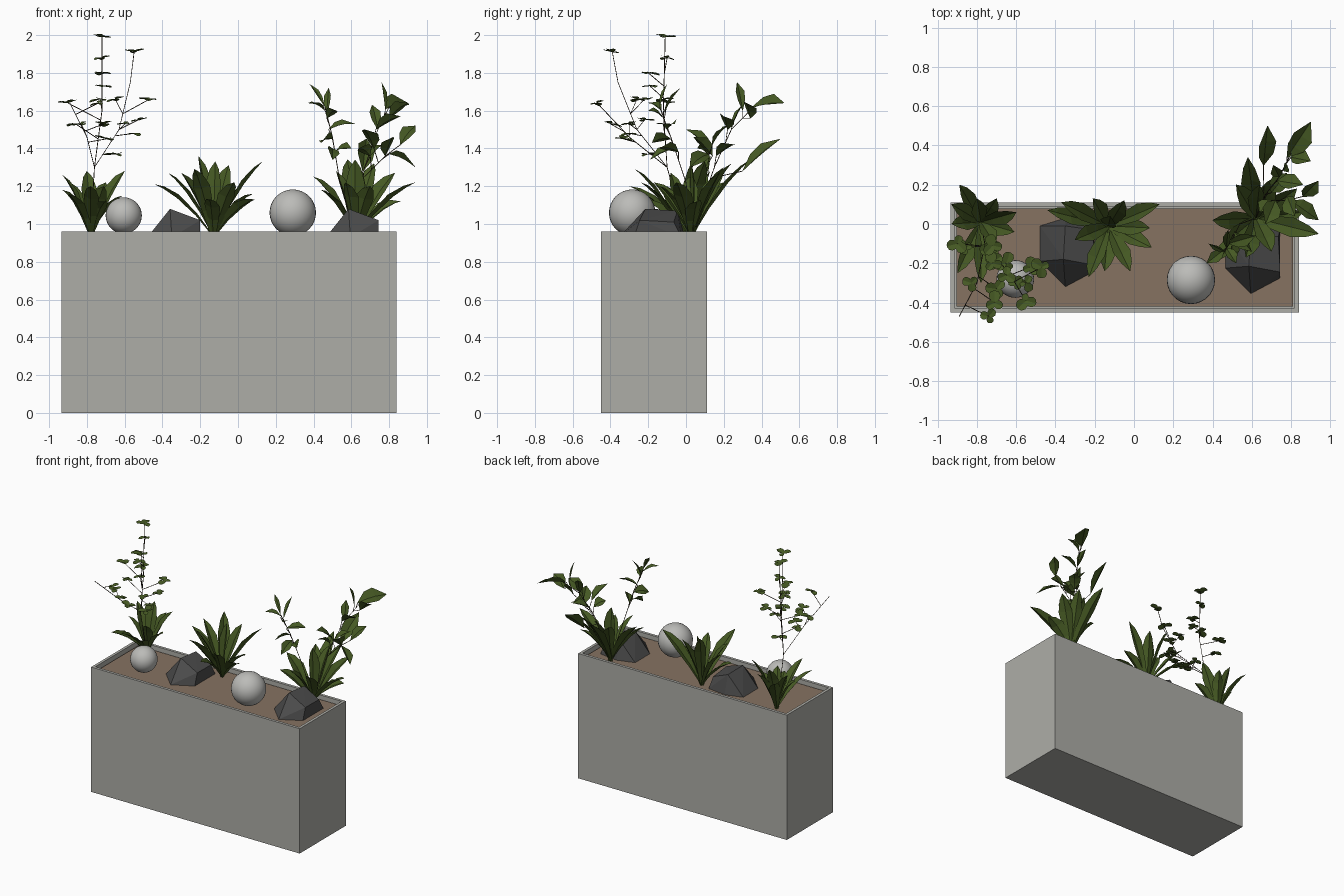
import bpy, bmesh, math, random
from mathutils import Vector

random.seed(4)
cube = bpy.data.objects.get("Cube")
if cube:
    bpy.data.objects.remove(cube, do_unlink=True)


def material(name, r, g, b):
    m = bpy.data.materials.new(name)
    m.use_nodes = True
    m.diffuse_color = (r, g, b, 1)
    m.node_tree.nodes["Principled BSDF"].inputs["Base Color"].default_value = (r, g, b, 1)
    return m


CONCRETE = material("concrete grey", .42, .42, .39)
SOIL = material("soil brown", .24, .17, .12)
STONE = material("dark stone", .07, .07, .07)
BALL = material("pale stone", .5, .5, .48)
LEAF = material("leaf green", .06, .1, .017)
BARK = material("twig brown", .05, .035, .02)


def finish(bm, name, mat):
    mesh = bpy.data.meshes.new(name)
    bm.to_mesh(mesh)
    bm.free()
    mesh.materials.append(mat)
    ob = bpy.data.objects.new(name, mesh)
    bpy.context.collection.objects.link(ob)
    return ob


# Planter: a box with its top face inset and pushed down
LOW, HIGH = Vector((-.935, -.45, 0)), Vector((.84, .11, .96))


def box(low, high):
    bm = bmesh.new()
    bmesh.ops.create_cube(bm, size=1)
    for v in bm.verts:
        v.co = Vector([(a + b) / 2 + c * (b - a) for a, b, c in zip(low, high, v.co)])
    return bm


bm = box(LOW, HIGH)
top = [f for f in bm.faces if f.normal.z > .9]
bmesh.ops.inset_region(bm, faces=top, thickness=.03)
rim_floor = bmesh.ops.extrude_face_region(bm, geom=top)["geom"]
bmesh.ops.translate(bm, vec=(0, 0, -.06),
                    verts=[g for g in rim_floor if isinstance(g, bmesh.types.BMVert)])
bmesh.ops.delete(bm, geom=top, context="FACES")
finish(bm, "planter_box", CONCRETE)
finish(box(LOW + Vector((.03, .03, .89)), HIGH - Vector((.03, .03, .03))), "soil", SOIL)

# Round stones
for name, place, radius in (("small_ball", (-.605, -.28, 1.045), .096),
                            ("large_ball", (.29, -.285, 1.06), .123)):
    bm = bmesh.new()
    bmesh.ops.create_uvsphere(bm, u_segments=28, v_segments=16, radius=radius)
    bmesh.ops.translate(bm, verts=bm.verts, vec=place)
    for f in bm.faces:
        f.smooth = True
    finish(bm, name, BALL)

# Faceted rocks: the hull of a few corners, used twice
CORNERS = [(-.13, -.18, 0), (-.13, 0, 0), (0, -.31, 0), (.15, -.23, 0), (.15, .02, 0), (0, .04, 0),
           (-.01, -.17, .15), (0, 0, .14), (.15, -.2, .09), (.14, -.02, .08)]
for name, place in (("left_rock", (-.35, -.01, .93)), ("right_rock", (.595, -.045, .93))):
    bm = bmesh.new()
    for c in CORNERS:
        bm.verts.new(Vector(c) + Vector(place))
    bmesh.ops.convex_hull(bm, input=bm.verts)
    finish(bm, name, STONE)


BLADE = ((0, .25), (.3, .7), (.62, 1), (.85, .6), (1, .02))
POINTED = ((0, .05), (.3, .85), (.6, 1), (1, .03))
ROUND = ((0, .1), (.25, .85), (.6, 1), (.9, .7), (1, .2))


def add_leaf(bm, base, tip, width, profile, arch=0, fold=.2, roll=0):
    """Folded strip along an arched midrib."""
    base, tip = Vector(base), Vector(tip)
    along = tip - base
    side = along.cross(Vector((0, 0, 1)))
    if side.length < .001:
        side = Vector((1, 0, 0))
    side.normalize()
    up = side.cross(along).normalized()
    side = side * math.cos(roll) + up * math.sin(roll)
    up = side.cross(along).normalized()
    rows = []
    for t, w in profile:
        mid = base + along * t + Vector((0, 0, arch * 4 * t * (1 - t)))
        half = side * width * w / 2
        lift = up * width * w * fold
        rows.append([bm.verts.new(p) for p in (mid - half + lift, mid, mid + half + lift)])
    for a, b in zip(rows, rows[1:]):
        for i in (0, 1):
            bm.faces.new((a[i], a[i + 1], b[i + 1], b[i]))


# Spiky clumps, each a root and its blade tips
CLUMPS = {
    "left_clump": ((-.78, .01, .93), .085, [
        (-.93, .1, 1.26), (-.89, .2, 1.22), (-.8, .13, 1.28), (-.7, .13, 1.22), (-.6, .06, 1.28),
        (-.61, -.04, 1.15), (-.71, -.1, 1.2), (-.9, -.25, 1.16), (-.78, -.3, 1.2), (-.93, 0, 1.18),
        (-.7, -.2, 1.12)]),
    "middle_clump": ((-.13, -.01, .93), .09, [
        (-.44, .07, 1.21), (-.37, .11, 1.27), (-.21, .13, 1.36), (-.05, .12, 1.31), (.13, .1, 1.33),
        (.09, -.12, 1.13), (-.02, -.24, 1.22), (-.15, -.24, 1.13), (-.23, -.27, 1.29),
        (-.3, -.08, 1.27), (.08, -.02, 1.16), (-.12, .04, 1.33)]),
    "right_clump": ((.62, .03, .93), .1, [
        (.4, .02, 1.25), (.44, -.12, 1.18), (.52, .2, 1.28), (.58, .34, 1.34), (.64, .2, 1.3),
        (.72, .24, 1.32), (.83, .18, 1.27), (.94, -.05, 1.22), (.86, .06, 1.12), (.57, -.17, 1.22),
        (.7, -.14, 1.2), (.62, .02, 1.34)]),
}
for name, (root, width, tips) in CLUMPS.items():
    bm = bmesh.new()
    for tip in tips:
        add_leaf(bm, root, tip, width, BLADE, arch=.035, roll=random.uniform(-.5, .5))
    finish(bm, name, LEAF)


def add_twigs(name, paths, radius):
    curve = bpy.data.curves.new(name, "CURVE")
    curve.dimensions = "3D"
    curve.bevel_depth = radius
    curve.bevel_resolution = 0
    for path in paths:
        spline = curve.splines.new("POLY")
        spline.points.add(len(path) - 1)
        for point, co in zip(spline.points, path):
            point.co = (*co, 1)
    curve.materials.append(BARK)
    ob = bpy.data.objects.new(name, curve)
    bpy.context.collection.objects.link(ob)


# Tall left plant: thin twigs with little round leaves, in small tufts
LEFT_STEMS = [
    [(-.78, 0, .95), (-.76, -.1, 1.3), (-.72, -.12, 1.6), (-.72, -.11, 1.99)],
    [(-.76, -.1, 1.3), (-.63, -.26, 1.5), (-.57, -.36, 1.75), (-.55, -.39, 1.91)],
    [(-.76, -.1, 1.3), (-.8, -.3, 1.46), (-.89, -.47, 1.64)],
]
TUFTS = [(-.72, -.11, 1.99), (-.72, -.1, 1.88), (-.72, -.2, 1.8), (-.72, -.19, 1.73),
         (-.73, -.12, 1.66), (-.65, -.26, 1.66), (-.55, -.39, 1.91), (-.47, -.22, 1.66),
         (-.74, -.47, 1.64), (-.83, -.3, 1.53), (-.86, -.12, 1.53), (-.71, -.4, 1.53),
         (-.6, -.3, 1.53), (-.55, -.3, 1.48), (-.65, -.2, 1.37), (-.53, -.22, 1.55),
         (-.9, -.1, 1.64), (-.7, -.33, 1.45)]


def nearest(stems, point):
    """Closest lower spot on the stems, where a twig joins."""
    spots = [Vector(a).lerp(Vector(b), k / 6) for s in stems for a, b in zip(s, s[1:])
             for k in range(7)]
    target = Vector(point) - Vector((0, 0, .06))
    return min((s for s in spots if s.z < point[2]), key=lambda s: (s - target).length)


bm = bmesh.new()
for spot in TUFTS:
    turn = random.uniform(0, math.tau)
    for k in range(3):
        a = turn + k * math.tau / 3
        size = random.uniform(.035, .06)
        tip = Vector(spot) + Vector((math.cos(a), math.sin(a), random.uniform(-.35, .3))) * size
        add_leaf(bm, spot, tip, size, ROUND, fold=.15)
finish(bm, "left_round_leaves", LEAF)
add_twigs("left_twigs", LEFT_STEMS + [[nearest(LEFT_STEMS, p), p] for p in TUFTS], .0022)

# Tall right plant: two leaning stems with pointed leaves given by base, tip and width
RIGHT_STEMS = [
    [(.62, .03, .95), (.54, 0, 1.22), (.5, -.08, 1.46), (.46, -.14, 1.62)],
    [(.62, .03, .95), (.67, .15, 1.3), (.74, .24, 1.5), (.8, .36, 1.62)],
    [(.67, .12, 1.25), (.78, .12, 1.36), (.86, .14, 1.42)],
]
POINTED_LEAVES = [
    ((.78, .34, 1.61), (.9, .52, 1.64), .12), ((.78, .3, 1.6), (.76, .27, 1.75), .05),
    ((.8, .34, 1.56), (.9, .32, 1.64), .09), ((.74, .24, 1.5), (.71, .3, 1.63), .06),
    ((.66, .3, 1.28), (.68, .5, 1.45), .1), ((.73, .22, 1.5), (.86, .2, 1.57), .09),
    ((.86, .14, 1.42), (.94, .22, 1.52), .08), ((.8, .12, 1.37), (.94, .02, 1.3), .09),
    ((.72, .12, 1.4), (.67, .0, 1.5), .1), ((.7, .12, 1.36), (.64, .06, 1.4), .08),
    ((.78, .14, 1.36), (.82, .04, 1.46), .09), ((.7, .16, 1.36), (.78, .26, 1.42), .09),
    ((.46, -.13, 1.6), (.37, -.2, 1.64), .06), ((.47, -.12, 1.58), (.48, -.03, 1.72), .04),
    ((.46, -.14, 1.62), (.38, -.1, 1.74), .03), ((.48, -.1, 1.5), (.62, -.06, 1.53), .07),
    ((.5, -.08, 1.45), (.44, -.18, 1.43), .08), ((.5, -.06, 1.4), (.5, -.19, 1.34), .07),
    ((.51, -.04, 1.38), (.6, -.14, 1.4), .07), ((.47, -.12, 1.56), (.52, -.2, 1.6), .06),
]
bm = bmesh.new()
for base, tip, width in POINTED_LEAVES:
    add_leaf(bm, base, tip, width, POINTED, arch=.012, roll=random.uniform(-.6, .6))
finish(bm, "right_pointed_leaves", LEAF)
add_twigs("right_twigs", RIGHT_STEMS + [[nearest(RIGHT_STEMS, b), b] for b, t, w in POINTED_LEAVES],
          .0022)
